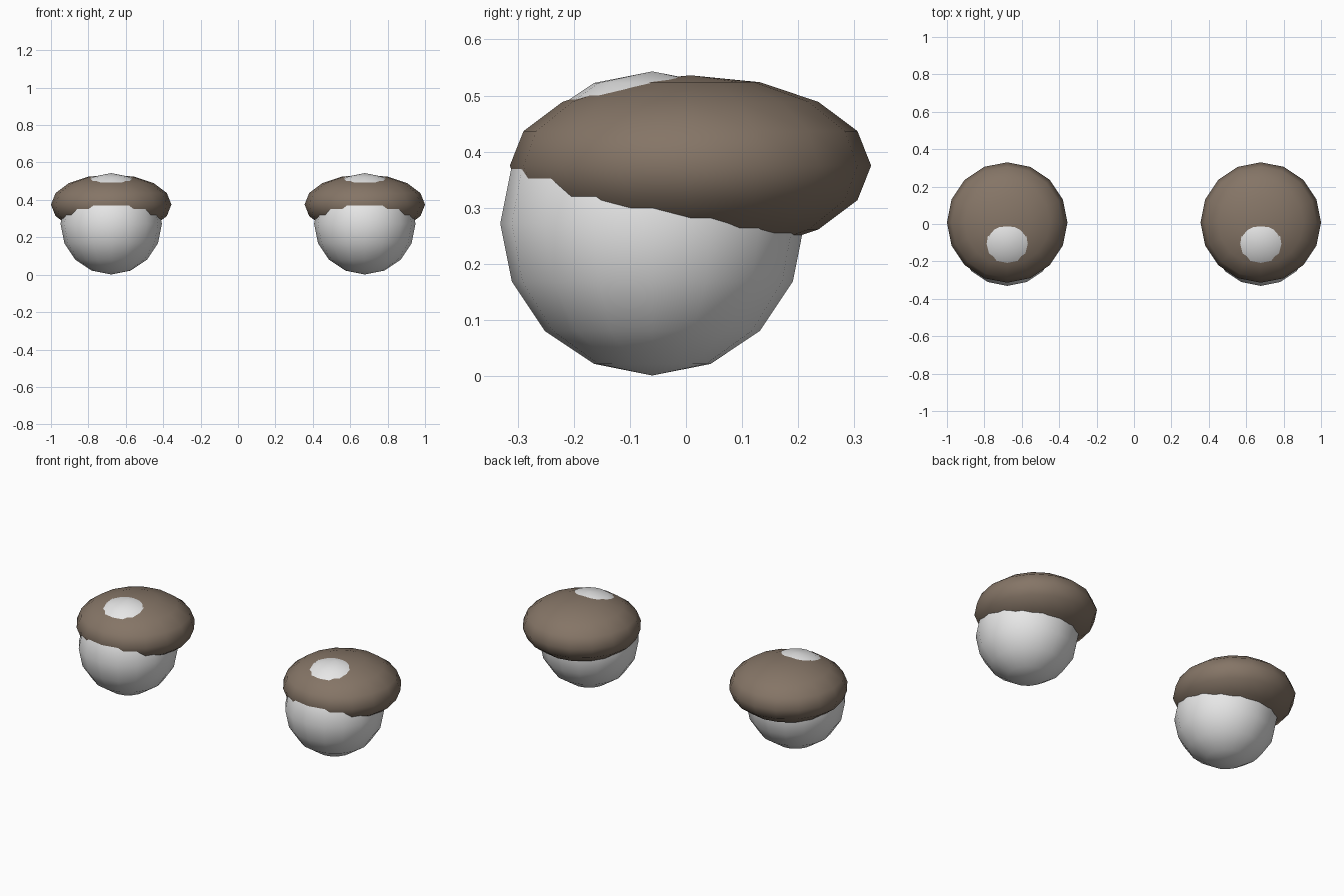
import bpy

if "Cube" in bpy.data.objects:
    bpy.data.objects.remove(bpy.data.objects["Cube"])


def make_material(name, rgb):
    m = bpy.data.materials.new(name)
    m.diffuse_color = (*rgb, 1)
    m.use_nodes = True
    m.node_tree.nodes["Principled BSDF"].inputs["Base Color"].default_value = m.diffuse_color
    return m


def ellipsoid(name, loc, radii, mat):
    bpy.ops.mesh.primitive_uv_sphere_add(segments=16, ring_count=8, radius=1, location=loc)
    ob = bpy.context.object
    ob.name = name
    ob.scale = radii
    bpy.ops.object.transform_apply(location=False, rotation=False, scale=True)
    bpy.ops.object.shade_smooth()
    ob.data.materials.append(mat)
    return ob


white = make_material("eye white", (0.8, 0.8, 0.8))
brown = make_material("lid brown", (0.235, 0.178, 0.134))

for side, x in (("left", -0.678), ("right", 0.678)):
    # round ball standing on the ground
    ellipsoid(f"{side}_eyeball", (x, -0.06, 0.272), (0.271, 0.271, 0.271), white)
    # flattened lid overlapping the upper back of the ball
    ellipsoid(f"{side}_eyelid", (x, 0.008, 0.375), (0.322, 0.322, 0.161), brown)
